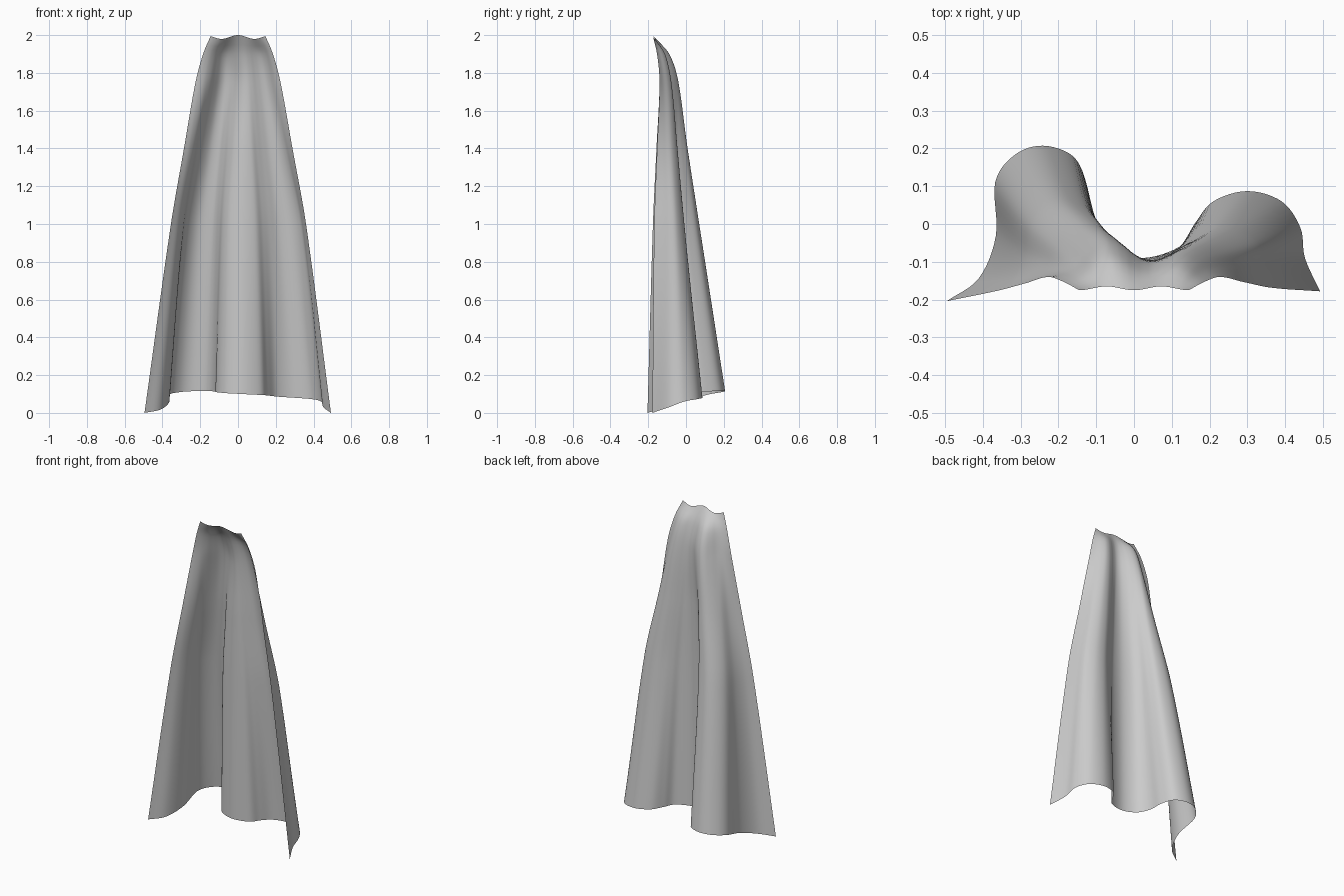
import bpy, math
from mathutils import Vector

if "Cube" in bpy.data.objects:
    bpy.data.objects.remove(bpy.data.objects["Cube"])

# Horizontal fold sections, left edge to right edge (x, y)
hem_xy = [(-.495, -.204), (-.41, -.143), (-.365, -.03), (-.367, .11), (-.315, .183),
          (-.24, .207), (-.16, .178), (-.124, .10), (-.115, .01), (-.07, -.06),
          (.02, -.09), (.12, -.06), (.16, .0), (.21, .06), (.30, .087),
          (.39, .06), (.44, -.01), (.452, -.09), (.492, -.178)]
hem_z = [0, .018, .055, .095, .109, .115, .116, .113, .11, .105,
         .10, .095, .092, .086, .08, .073, .06, .03, 0]
mid_xy = [(-.355, -.175), (-.315, -.135), (-.29, -.08), (-.278, 0), (-.24, .05),
          (-.19, .07), (-.13, .055), (-.1, .01), (-.08, -.04), (-.045, -.075),
          (.02, -.095), (.09, -.085), (.13, -.055), (.17, -.03), (.22, -.01),
          (.28, -.015), (.33, -.05), (.345, -.1), (.36, -.168)]
shoulder_y = [-.14, -.135, -.125, -.105, -.075, -.05, -.04, -.045, -.06, -.08,
              -.095, -.1, -.095, -.085, -.078, -.08, -.095, -.12, -.14]
N = len(hem_xy)

hem = [Vector((x, y, z)) for (x, y), z in zip(hem_xy, hem_z)]
mid = [Vector((x, y, 1.0)) for x, y in mid_xy]
shoulder = [Vector((.225 * (2 * i / (N - 1) - 1), y, 1.75)) for i, y in enumerate(shoulder_y)]
rim = []
for i in range(N):
    x = .145 * (2 * i / (N - 1) - 1)
    rim.append(Vector((x, -.17 - .005 * math.cos(2 * math.pi * x / .145 * 1.0),
                       1.99 + .01 * math.cos(2 * math.pi * x / .175))))


def blend(a, b, t, z):
    return [Vector((*p.lerp(q, t).xy, z)) for p, q in zip(a, b)]


upper = blend(mid, shoulder, .53, 1.4)
neck = [Vector((p.x * .5 + q.x * .5, p.y * .38 + q.y * .62, 1.9)) for p, q in zip(rim, shoulder)]


def spline(pts, ts, t):
    """Smooth curve through pts at parameters ts."""
    k = 0
    while k < len(ts) - 2 and t > ts[k + 1]:
        k += 1

    def slope(j):
        a, b = max(j - 1, 0), min(j + 1, len(pts) - 1)
        return (pts[b] - pts[a]) / (ts[b] - ts[a])
    h = ts[k + 1] - ts[k]
    u = (t - ts[k]) / h
    return (pts[k] * (2 * u**3 - 3 * u**2 + 1) + slope(k) * h * (u**3 - 2 * u**2 + u)
            + pts[k + 1] * (3 * u**2 - 2 * u**3) + slope(k + 1) * h * (u**3 - u**2))


# Loft the sections into one draped sheet
sections = [hem, mid, upper, shoulder, neck, rim]
levels = [0, 1.0, 1.4, 1.75, 1.9, 2.0]
COLS, ROWS = 108, 80
verts = []
for r in range(ROWS + 1):
    v = 2.0 * r / ROWS
    row = [spline([s[i] for s in sections], levels, v) for i in range(N)]
    for c in range(COLS + 1):
        verts.append(spline(row, list(range(N)), c * (N - 1) / COLS))
W = COLS + 1
faces = [(r * W + c, r * W + c + 1, (r + 1) * W + c + 1, (r + 1) * W + c)
         for r in range(ROWS) for c in range(COLS)]

mesh = bpy.data.meshes.new("cape")
mesh.from_pydata(verts, [], faces)
mesh.polygons.foreach_set("use_smooth", [True] * len(mesh.polygons))
mesh.update()
cape = bpy.data.objects.new("cape", mesh)
bpy.context.collection.objects.link(cape)
